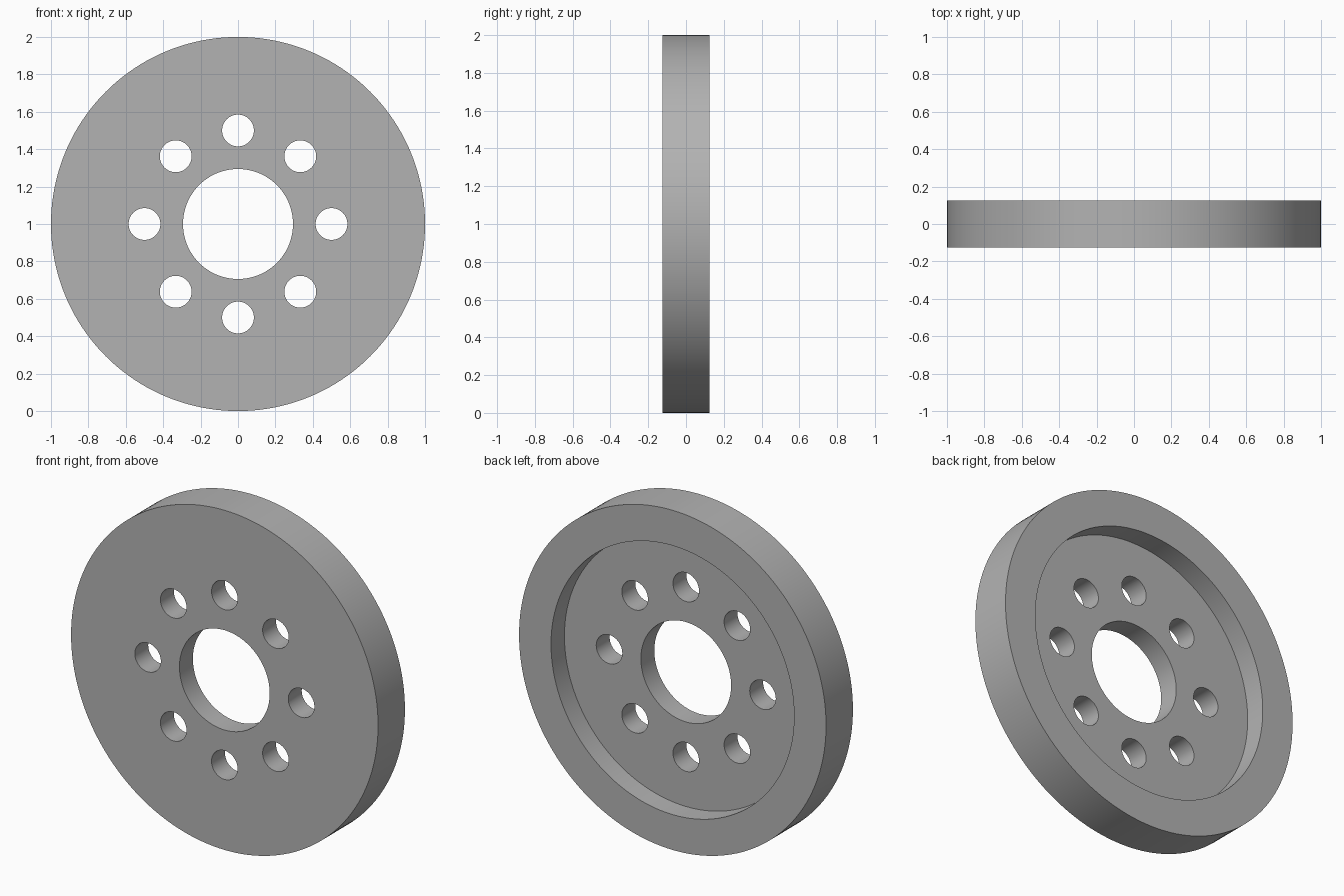
import bpy
import math

cube = bpy.data.objects.get("Cube")
if cube:
    bpy.data.objects.remove(cube, do_unlink=True)

HALF = 0.125          # half the disc thickness
CENTRE = 1.0          # height of the axle


def material(name, colour):
    mat = bpy.data.materials.new(name)
    mat.use_nodes = True
    mat.diffuse_color = colour
    mat.node_tree.nodes["Principled BSDF"].inputs["Base Color"].default_value = colour
    return mat


def cylinder(name, radius, front, back, x=0.0, z=0.0, sides=128):
    """Cylinder along y, placed relative to the axle."""
    bpy.ops.mesh.primitive_cylinder_add(
        vertices=sides, radius=radius, depth=back - front,
        location=(x, (front + back) / 2, CENTRE + z),
        rotation=(math.pi / 2, 0, 0))
    obj = bpy.context.object
    obj.name = name
    return obj


def cut(target, cutter):
    mod = target.modifiers.new(cutter.name, "BOOLEAN")
    mod.operation = "DIFFERENCE"
    mod.solver = "EXACT"
    mod.object = cutter
    bpy.ops.object.select_all(action="DESELECT")
    bpy.context.view_layer.objects.active = target
    target.select_set(True)
    bpy.ops.object.modifier_apply(modifier=mod.name)
    bpy.data.objects.remove(cutter, do_unlink=True)


# Solid disc
disc = cylinder("wheel_disc", 1.0, -HALF, HALF, sides=160)
disc.data.materials.append(material("grey metal", (0.45, 0.45, 0.45, 1)))

# Shallow recess in the back, halfway through the disc
cut(disc, cylinder("recess_cutter", 0.792, 0.0, 0.3))

# Central bore
cut(disc, cylinder("bore_cutter", 0.294, -0.3, 0.3, sides=96))

# Ring of eight holes: four on the axes, four near the diagonals
holes = [(0.5, 0), (-0.5, 0), (0, 0.5), (0, -0.5)]
holes += [(sx * 0.333, sz * 0.362) for sx in (-1, 1) for sz in (-1, 1)]
for x, z in holes:
    cut(disc, cylinder("hole_cutter", 0.085, -0.3, 0.3, x, z, 48))

# Smooth walls, sharp rims
bpy.ops.object.select_all(action="DESELECT")
disc.select_set(True)
bpy.context.view_layer.objects.active = disc
bpy.ops.object.shade_smooth_by_angle(angle=math.radians(30))
